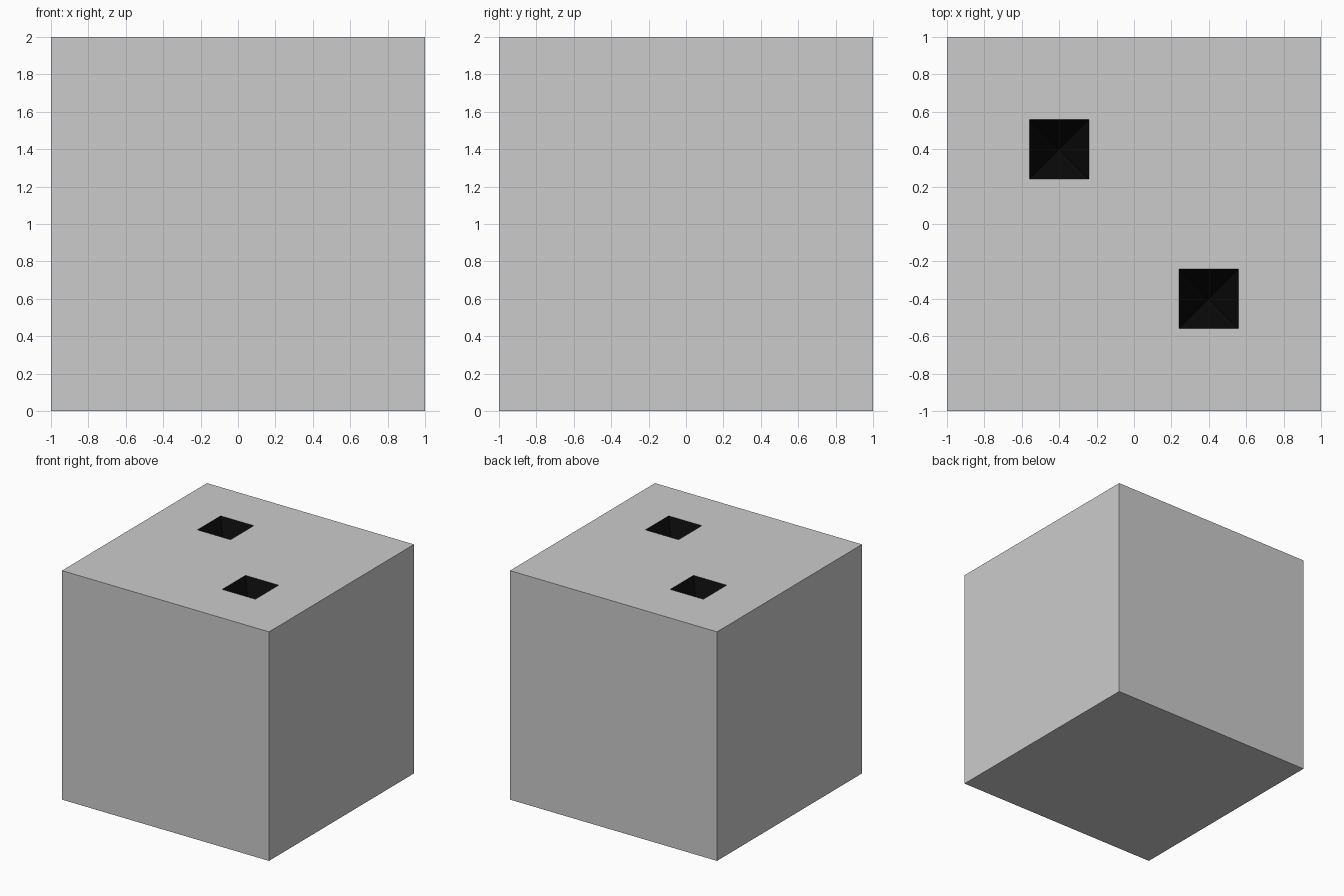
import bpy
from math import pi, sqrt

if "Cube" in bpy.data.objects:
    bpy.data.objects.remove(bpy.data.objects["Cube"])

HALF = 0.16    # half width of each pit opening
DEPTH = 0.3    # depth of each pit


def material(name, shade):
    mat = bpy.data.materials.new(name)
    mat.diffuse_color = (shade, shade, shade, 1)
    mat.use_nodes = True
    mat.node_tree.nodes["Principled BSDF"].inputs["Base Color"].default_value = mat.diffuse_color
    return mat


grey = material("grey", 0.8)
black = material("black", 0.003)

# Main block
bpy.ops.mesh.primitive_cube_add(size=2, location=(0, 0, 1))
block = bpy.context.object
block.name = "block"
block.data.materials.append(grey)
block.data.materials.append(black)

# Two black inverted-pyramid pits cut into the top
for i, s in enumerate((-1, 1)):
    bpy.ops.mesh.primitive_cone_add(
        vertices=4, radius1=2 * HALF * sqrt(2), radius2=0, depth=2 * DEPTH,
        location=(0.4 * s, -0.4 * s, 2), rotation=(pi, 0, pi / 4))
    cutter = bpy.context.object
    cutter.name = f"pit_cutter_{i + 1}"
    cutter.data.materials.append(grey)
    cutter.data.materials.append(black)
    for face in cutter.data.polygons:
        face.material_index = 1
    cutter.hide_render = True
    cutter.display_type = 'WIRE'
    cut = block.modifiers.new(f"pit_{i + 1}", 'BOOLEAN')
    cut.operation = 'DIFFERENCE'
    cut.solver = 'EXACT'
    cut.object = cutter
